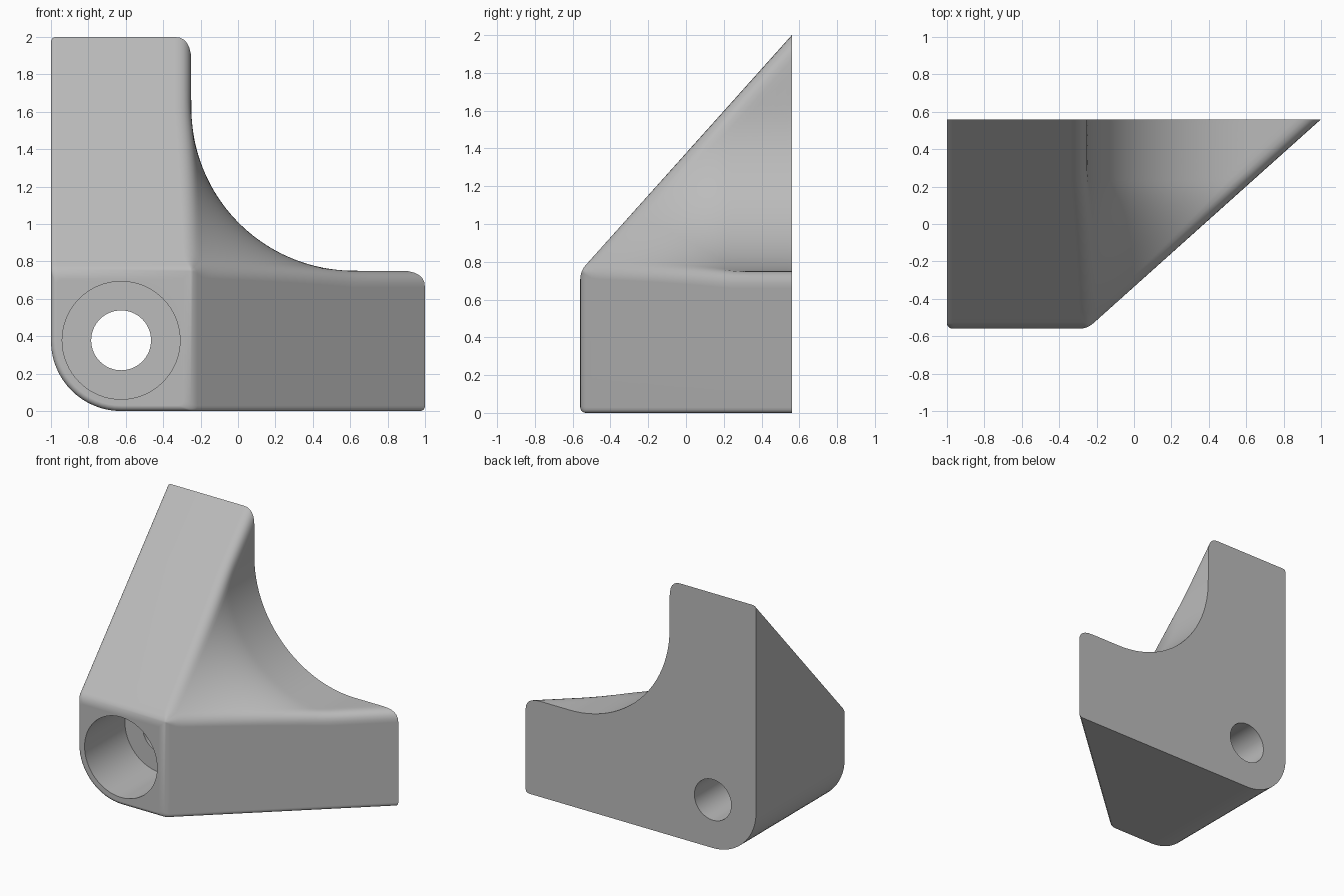
import bpy, bmesh
from math import sin, cos, tan, asin, atan2, sqrt, pi

if "Cube" in bpy.data.objects:
    bpy.data.objects.remove(bpy.data.objects["Cube"], do_unlink=True)

FRONT, DEPTH = -0.56, 1.12
ARM_X, ARM_Z = -0.25, 0.75      # inner corner of the two arms
REACH = 1.25                    # arm length past the inner corner at the back
FILLET = 0.87
EDGE = 0.03

grey = bpy.data.materials.new("plain grey")
grey.use_nodes = True
colour = (0.5, 0.5, 0.5, 1)
grey.diffuse_color = colour
grey.node_tree.nodes["Principled BSDF"].inputs["Base Color"].default_value = colour


def bend(a, b, c, n=6):
    """Soft corner from a to c, pulled towards b."""
    return [tuple((1 - s) ** 2 * p + 2 * s * (1 - s) * q + s * s * r
                  for p, q, r in zip(a, b, c))
            for s in (i / n for i in range(n + 1))]


def half_hollow(e, n=16):
    """Soft arm tip and half of the concave fillet, relative to the inner corner."""
    if e <= 0:
        return [(e, e)] * (n + 7)
    reach = min(e, FILLET)
    phi = asin(min(1, reach / sqrt(2) / FILLET))
    c = (reach + sqrt(2 * FILLET ** 2 - reach ** 2)) / 2
    flat = max(0, e - FILLET)
    start = atan2(-c, reach - c) % (2 * pi)
    length = flat + FILLET * phi

    def along(a):
        if a < flat:
            return (e - a, 0)
        t = start - (a - flat) / FILLET
        return (c + FILLET * cos(t), c + FILLET * sin(t))

    f = tan((pi / 4 + phi) / 2)
    lz, lx = min(0.09 * f, 0.8 * length), min(0.13 * f, 0.8 * length)
    tip = bend((e, -lz), (e, 0), along(lx))
    return tip + [along(lx + (length - lx) * i / n) for i in range(1, n + 1)]


def section(e, inset):
    """Closed outline of the bracket at one depth."""
    x0, z0, x1, z1 = -1 + inset, inset, ARM_X + e, ARM_Z + e
    r = 0.375 - inset
    pts = [(x0 + r - r * cos(a), z0 + r - r * sin(a))
           for a in (pi / 2 * i / 16 for i in range(17))]
    pts += bend((x1 - EDGE, z0), (x1, z0), (x1, z0 + EDGE), 4)
    half = half_hollow(e)
    hollow = half + [(w, u) for u, w in reversed(half[:-1])]
    pts += [(ARM_X + u, ARM_Z + w) for u, w in hollow]
    pts += bend((x0 + EDGE, z1), (x0, z1), (x0, z1 - EDGE), 4)
    return pts


# Depth stations: rounded front rim, then straight slants to the back
stations = []
for i in range(7):
    s = i / 6
    t = EDGE * s * s
    e = -0.045 * (1 - s) ** 2 + EDGE * REACH / DEPTH * s * s
    stations.append((t, e, EDGE - sqrt(max(0, EDGE ** 2 - (EDGE - t) ** 2))))
for i in range(1, 41):
    t = EDGE + (DEPTH - EDGE) * i / 40
    stations.append((t, t * REACH / DEPTH, 0))

# Bracket body
bm = bmesh.new()
rings = [[bm.verts.new((x, FRONT + t, z)) for x, z in section(e, d)]
         for t, e, d in stations]
for a, b in zip(rings, rings[1:]):
    for i in range(len(a)):
        j = (i + 1) % len(a)
        bm.faces.new((a[i], a[j], b[j], b[i]))
bm.faces.new(list(reversed(rings[0])))
bm.faces.new(rings[-1])
bmesh.ops.remove_doubles(bm, verts=bm.verts, dist=0.0001)
bmesh.ops.recalc_face_normals(bm, faces=bm.faces)
mesh = bpy.data.meshes.new("corner_bracket")
bm.to_mesh(mesh)
bm.free()
mesh.materials.append(grey)
body = bpy.data.objects.new("corner_bracket", mesh)
bpy.context.collection.objects.link(body)
bpy.context.view_layer.objects.active = body


# Screw hole and its wide front recess
def drill(name, radius, y0, y1):
    bpy.ops.mesh.primitive_cylinder_add(
        vertices=64, radius=radius, depth=y1 - y0,
        location=(-0.625, (y0 + y1) / 2, 0.378), rotation=(pi / 2, 0, 0))
    cutter = bpy.context.object
    cutter.name = name
    cutter.hide_render = True
    cutter.data.materials.append(grey)
    bpy.context.view_layer.objects.active = body
    mod = body.modifiers.new(name, "BOOLEAN")
    mod.operation, mod.solver, mod.object = "DIFFERENCE", "EXACT", cutter
    bpy.ops.object.modifier_apply(modifier=name)
    bpy.data.objects.remove(cutter, do_unlink=True)


drill("screw_recess", 0.315, -0.8, -0.06)
drill("screw_hole", 0.16, -0.3, 0.8)

# Smooth rounded surfaces, crisp back and hole edges
bpy.ops.object.select_all(action="DESELECT")
body.select_set(True)
bpy.context.view_layer.objects.active = body
bpy.ops.object.shade_smooth_by_angle(angle=pi / 6)
weighted = body.modifiers.new("even_shading", "WEIGHTED_NORMAL")
weighted.keep_sharp = True
